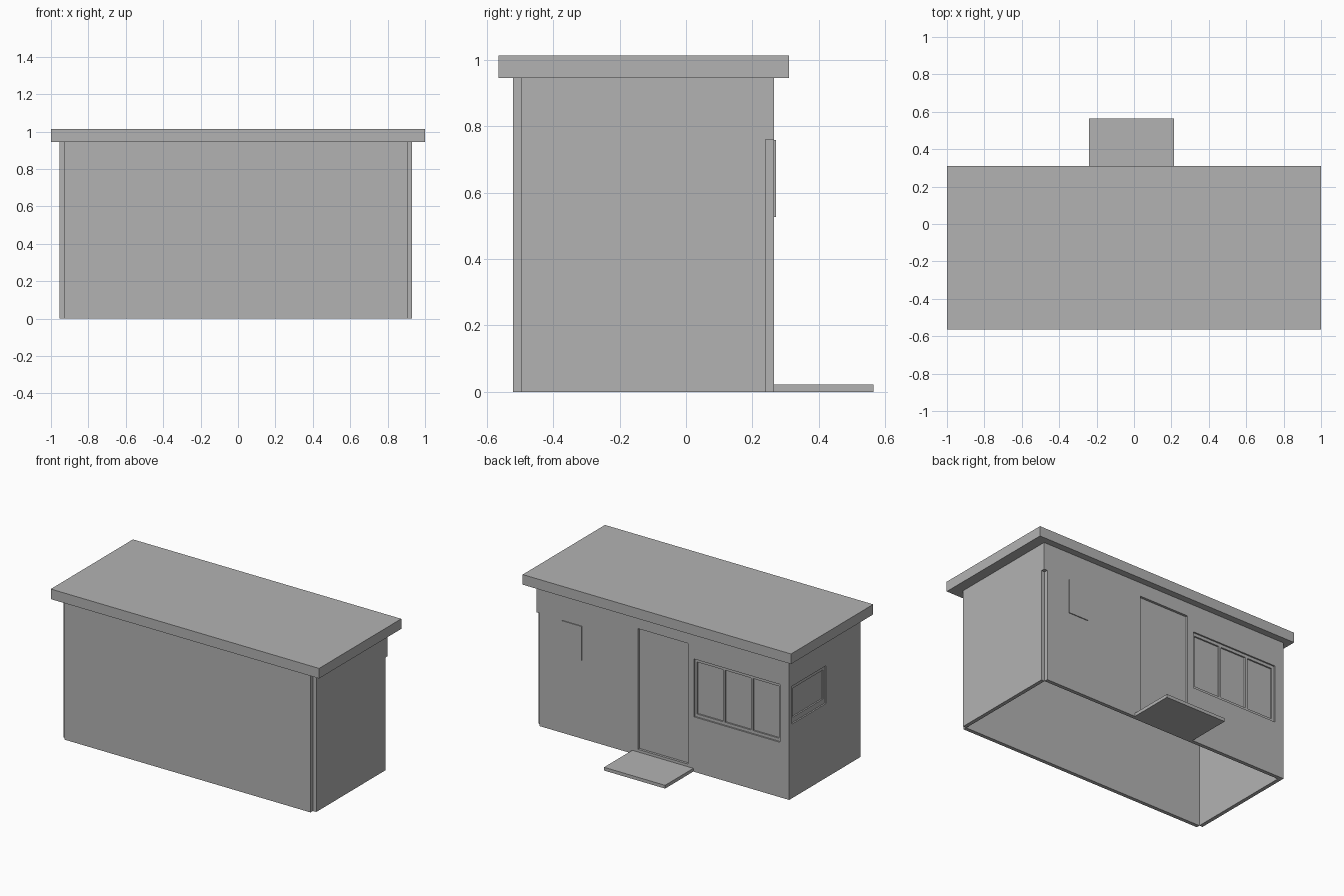
import bpy

if "Cube" in bpy.data.objects:
    bpy.data.objects.remove(bpy.data.objects["Cube"], do_unlink=True)

GREY = (0.45, 0.45, 0.45, 1)
paint = bpy.data.materials.new("plain grey")
paint.use_nodes = True
paint.diffuse_color = GREY
paint.node_tree.nodes["Principled BSDF"].inputs["Base Color"].default_value = GREY


def box(name, x, y, z):
    """Box spanning three (low, high) ranges."""
    bpy.ops.mesh.primitive_cube_add(size=1)
    ob = bpy.context.object
    ob.name = ob.data.name = name
    for v in ob.data.vertices:
        v.co = [(lo + hi) / 2 + c * (hi - lo) for c, (lo, hi) in zip(v.co, (x, y, z))]
    ob.data.materials.append(paint)
    return ob


def recess(wall, x, y, z):
    """Cut a box-shaped recess out of a wall."""
    cutter = box("cutter", x, y, z)
    cutter.hide_render = True
    mod = wall.modifiers.new("recess", "BOOLEAN")
    mod.solver = "EXACT"
    mod.object = cutter
    bpy.context.view_layer.objects.active = wall
    bpy.ops.object.modifier_apply(modifier=mod.name)
    bpy.data.objects.remove(cutter, do_unlink=True)


# Outer wall planes, wall thickness and heights
T = 0.025
LEFT, RIGHT, FRONT, BACK = 0.93, -0.955, -0.52, 0.265
TOP, LINTEL = 0.945, 0.76
OUT = 0.05

# Flat roof slab and doorstep
box("roof", (-1, 1), (-0.565, 0.31), (TOP, 1.013))
box("doorstep", (-0.24, 0.215), (BACK, 0.565), (0, 0.022))

# Walls, meeting at notched corners
box("front_wall", (RIGHT + T, LEFT - T), (FRONT, FRONT + T), (0, TOP))
box("left_wall", (LEFT - T, LEFT), (FRONT + T, BACK - T), (0, TOP))
right_wall = box("right_wall", (RIGHT, RIGHT + T), (FRONT + T, BACK - T), (0, TOP))
back_wall = box("back_wall", (RIGHT, LEFT - T), (BACK - T, BACK), (0, TOP))
box("corner_block", (LEFT - T, LEFT), (BACK - T, BACK), (LINTEL, TOP))

# Recessed door
recess(back_wall, (-0.2, 0.173), (BACK - 0.016, BACK + OUT), (0.04, 0.853))

# Triple window: recessed frame with three deeper panes
recess(back_wall, (-0.887, -0.246), (BACK - 0.01, BACK + OUT), (0.37, LINTEL))
for i in range(3):
    x = -0.262 - i * 0.208
    recess(back_wall, (x - 0.192, x), (BACK - 0.02, BACK + OUT), (0.39, 0.74))

# Side window: recessed frame with one deeper pane
recess(right_wall, (RIGHT - OUT, RIGHT + 0.01), (-0.128, 0.236), (0.5, 0.755))
recess(right_wall, (RIGHT - OUT, RIGHT + 0.02), (-0.11, 0.215), (0.535, 0.73))

# Small raised panel beside the door
box("wall_panel", (0.59, 0.735), (BACK, BACK + 0.006), (0.527, 0.758))
